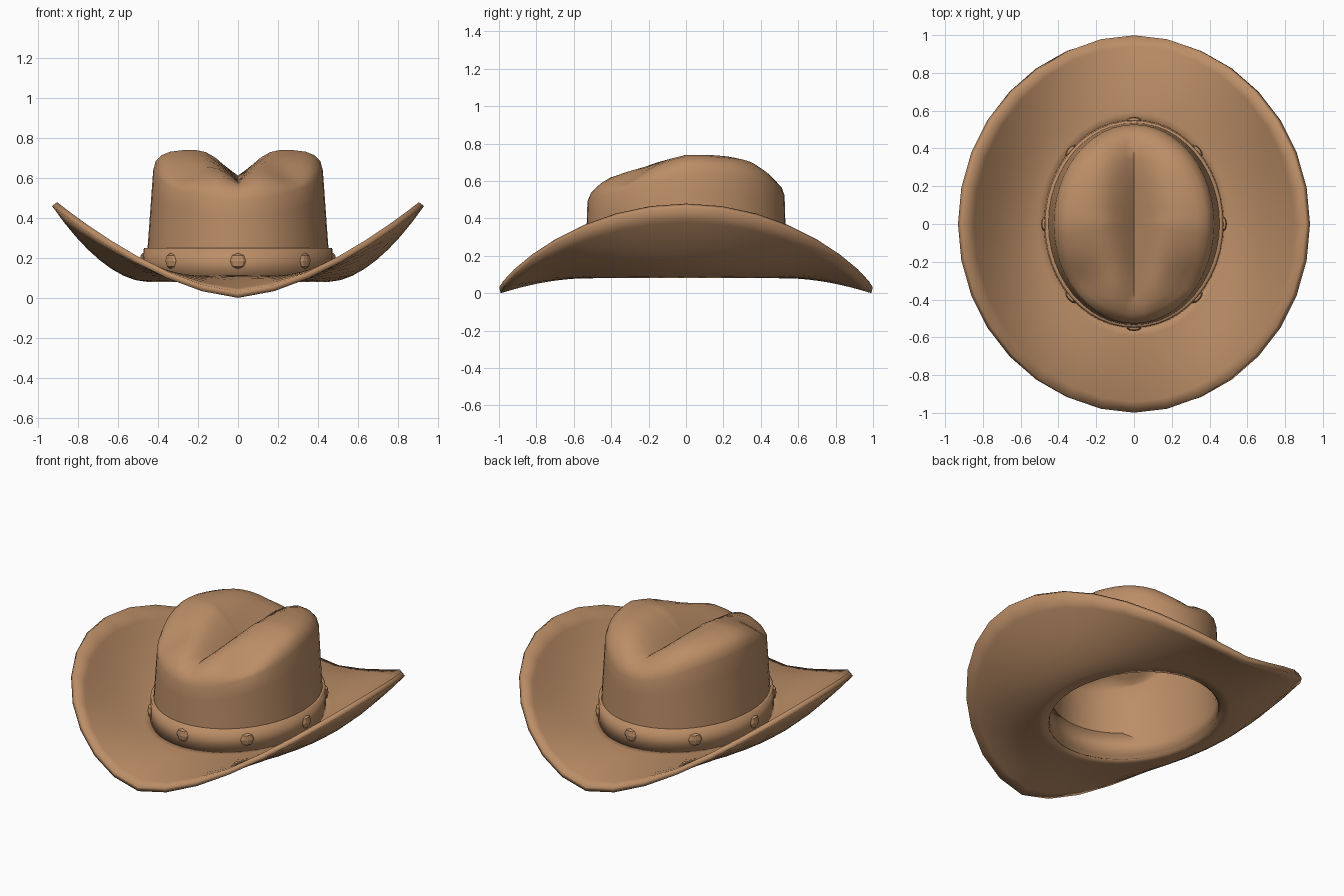
import bpy, bmesh, math
from mathutils import Vector

if "Cube" in bpy.data.objects:
    bpy.data.objects.remove(bpy.data.objects["Cube"])

felt = bpy.data.materials.new("tan_felt")
felt.use_nodes = True
TAN = (0.5, 0.27, 0.135, 1)
felt.diffuse_color = TAN
felt.node_tree.nodes["Principled BSDF"].inputs["Base Color"].default_value = TAN
felt.node_tree.nodes["Principled BSDF"].inputs["Roughness"].default_value = 0.8


def lerp_table(table, v):
    """Piecewise linear lookup in (key, value) pairs."""
    if v <= table[0][0]:
        return table[0][1]
    for (k0, v0), (k1, v1) in zip(table, table[1:]):
        if v <= k1:
            return v0 + (v1 - v0) * (v - k0) / (k1 - k0)
    return table[-1][1]


def finish(obj, angle):
    obj.data.materials.append(felt)
    bpy.ops.object.select_all(action="DESELECT")
    bpy.context.view_layer.objects.active = obj
    obj.select_set(True)
    bpy.ops.object.shade_smooth_by_angle(angle=math.radians(angle))


def ring_shell(name, rows, segments, point, thickness, angle=40):
    """Skin closed rings given by point(row, theta) and thicken them."""
    bm = bmesh.new()
    rings = [[bm.verts.new(point(r, math.tau * i / segments))
              for i in range(segments)] for r in rows]
    for low, high in zip(rings, rings[1:]):
        for i in range(segments):
            j = (i + 1) % segments
            bm.faces.new((low[i], low[j], high[j], high[i]))
    bmesh.ops.remove_doubles(bm, verts=bm.verts, dist=1e-5)
    mesh = bpy.data.meshes.new(name)
    bm.to_mesh(mesh)
    bm.free()
    obj = bpy.data.objects.new(name, mesh)
    bpy.context.collection.objects.link(obj)
    finish(obj, angle)
    solid = obj.modifiers.new("thickness", "SOLIDIFY")
    solid.thickness = thickness
    solid.offset = -1
    return obj


# Brim: sides curl up, front and back dip down
def brim_point(s, theta):
    c, n = math.cos(theta), math.sin(theta)
    rim_z = 0.46 * abs(c) ** 1.6
    z = 0.08 + (rim_z - 0.08) * s ** 1.8
    return Vector(((0.455 + 0.477 * s) * c, (0.535 + 0.456 * s) * n, z))


ring_shell("brim", [i / 8 for i in range(9)], 32, brim_point, 0.032)

# Crown: tapered oval wall, then a creased and pinched top
RIDGE = [(-0.53, 0.59), (-0.45, 0.62), (-0.4, 0.637), (-0.2, 0.69), (0, 0.74),
         (0.12, 0.74), (0.3, 0.725), (0.4, 0.7), (0.48, 0.655), (0.53, 0.62)]
CREASE = [(-0.5, 0.575), (0, 0.59), (0.45, 0.62)]
ROUNDING = [(0.65, 1), (0.8, 0.92), (0.9, 0.75), (0.97, 0.45), (1, 0)]
TOP_X, TOP_Y = 0.425, 0.527


def top_height(x, y):
    ridge, crease = lerp_table(RIDGE, y), lerp_table(CREASE, y)
    width = lerp_table([(-0.5, 0.1), (0.05, 0.22)], y)
    t = min(1, abs(x) / width)
    z = crease + (ridge - crease) * math.sin(t * math.pi / 2)
    pinch = math.hypot(abs(x) - 0.31, y + 0.34) / 0.13
    return z - 0.065 * math.exp(-pinch * pinch)


def crown_point(row, theta):
    kind, f = row
    c, n = math.cos(theta), math.sin(theta)
    shoulder = lerp_table(RIDGE, TOP_Y * n) - 0.1
    if kind == "wall":
        return Vector(((0.465 + (TOP_X - 0.465) * f) * c,
                       (0.54 + (TOP_Y - 0.54) * f) * n,
                       0.085 + (shoulder - 0.085) * f))
    x, y = TOP_X * f * c, TOP_Y * f * n
    z = shoulder + (top_height(x, y) - shoulder) * lerp_table(ROUNDING, f)
    return Vector((x, y, z))


crown_rows = [("wall", i / 5) for i in range(6)]
crown_rows += [("top", f) for f in
               (0.97, 0.9, 0.8, 0.65, 0.5, 0.38, 0.26, 0.14, 0.06, 0)]
ring_shell("crown", crown_rows, 48, crown_point, 0.014, 50)


# Hat band around the foot of the crown
def band_point(row, theta):
    z, grow = row
    return Vector(((0.478 + grow) * math.cos(theta),
                   (0.553 + grow) * math.sin(theta), z))


ring_shell("hat_band", [(0.1, 0), (0.25, -0.006)], 48, band_point, 0.03)

# Faceted studs spaced around the band
for i in range(8):
    theta = math.tau * i / 8
    spot = band_point((0.185, -0.002), theta)
    out = math.atan2(math.sin(theta) / 0.553, math.cos(theta) / 0.478)
    bpy.ops.mesh.primitive_uv_sphere_add(segments=8, ring_count=4, radius=0.04,
                                         location=spot, rotation=(0, 0, out))
    stud = bpy.context.object
    stud.name = f"band_stud_{i + 1}"
    stud.scale = (0.4, 1, 1)
    finish(stud, 40)
